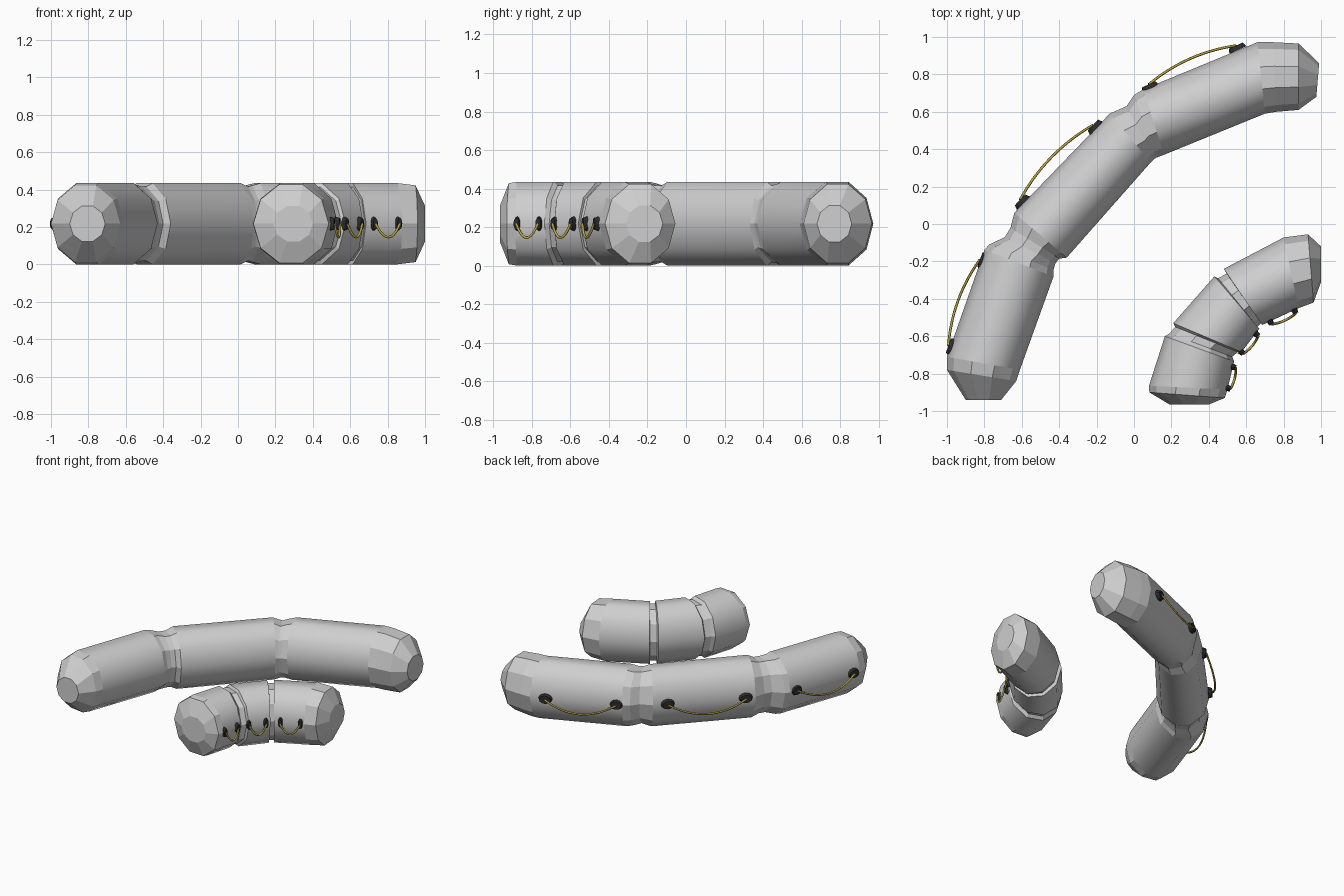
import bpy, bmesh, math
from mathutils import Vector, Matrix

if "Cube" in bpy.data.objects:
    bpy.data.objects.remove(bpy.data.objects["Cube"])

ZC, HH, SIDES = 0.218, 0.217, 10


def material(name, c):
    m = bpy.data.materials.new(name)
    m.diffuse_color = (*c, 1)
    m.use_nodes = True
    m.node_tree.nodes["Principled BSDF"].inputs["Base Color"].default_value = m.diffuse_color
    return m


GREY = material("light grey rubber", (0.62, 0.62, 0.62))
DARK = material("black rubber", (0.025, 0.025, 0.027))
YELLOW = material("yellow rope", (0.50, 0.38, 0.05))


def finish(name, bm, mat):
    bmesh.ops.recalc_face_normals(bm, faces=bm.faces)
    me = bpy.data.meshes.new(name)
    bm.to_mesh(me)
    bm.free()
    me.materials.append(mat)
    ob = bpy.data.objects.new(name, me)
    bpy.context.collection.objects.link(ob)
    return ob


def tube(name, stations):
    """Loft ten-sided rings; each station is left x, y, right x, y, half height."""
    bm = bmesh.new()
    rings = []
    for lx, ly, rx, ry, h in stations:
        a, b = Vector((lx, ly, ZC)), Vector((rx, ry, ZC))
        mid, half = (a + b) / 2, (b - a) / 2
        ring = []
        for k in range(SIDES):
            t = 2 * math.pi * k / SIDES
            up = math.sin(t) / math.sin(math.radians(72)) * h
            ring.append(bm.verts.new(mid + half * math.cos(t) + Vector((0, 0, up))))
        rings.append(ring)
    for i, (r0, r1) in enumerate(zip(rings, rings[1:])):
        s0, s1 = stations[i], stations[i + 1]
        length = math.hypot(s1[0] + s1[2] - s0[0] - s0[2], s1[1] + s1[3] - s0[1] - s0[3]) / 2
        for k in range(SIDES):
            n = (k + 1) % SIDES
            f = bm.faces.new((r0[k], r0[n], r1[n], r1[k]))
            f.smooth = length > 0.15      # long chambers smooth, joints faceted
    bm.faces.new(rings[0])
    bm.faces.new(rings[-1])
    return finish(name, bm, GREY)


def grab_line(name, p, q, side, size):
    """Two oval patches on the tube side with a sagging rope between them."""
    p, q = Vector((*p, ZC)), Vector((*q, ZC))
    d = (q - p).normalized()
    out = Vector((-d.y, d.x, 0)) * side
    bm = bmesh.new()
    for c in (p, q):
        basis = Matrix((d * size[0], Vector((0, 0, size[1])), out)).transposed().to_4x4()
        bmesh.ops.create_cone(bm, cap_ends=True, segments=12, radius1=1, radius2=0.8,
                              depth=0.026, matrix=Matrix.Translation(c) @ basis)
    finish(name + "_patches", bm, DARK)

    cu = bpy.data.curves.new(name + "_rope", 'CURVE')
    cu.dimensions = '3D'
    cu.bevel_depth = 0.007
    cu.bevel_resolution = 1
    cu.use_fill_caps = True
    sp = cu.splines.new('POLY')
    n = 14
    sp.points.add(n)
    for i in range(n + 1):
        t = i / n
        arc = 4 * t * (1 - t)
        bulge = 0.07 * (q - p).length
        v = p.lerp(q, t) + out * (0.013 + bulge * arc) - Vector((0, 0, 0.072 * arc))
        sp.points[i].co = (*v, 1)
    cu.materials.append(YELLOW)
    bpy.context.collection.objects.link(bpy.data.objects.new(name + "_rope", cu))


# Long three-chamber float
tube("long_float", [
    (-.90, -.94, -.71, -.94, .095), (-1.0, -.78, -.63, -.84, .205),
    (-1.0, -.71, -.61, -.78, HH), (-.80, -.14, -.43, -.28, HH),
    (-.775, -.11, -.43, -.245, .21), (-.69, -.07, -.42, -.21, .198),
    (-.66, -.02, -.40, -.185, .198), (-.64, .06, -.36, -.18, HH),
    (-.13, .59, .09, .33, HH), (-.04, .63, .105, .345, .198),
    (0, .69, .12, .355, .205), (.05, .72, .16, .37, HH),
    (.66, .972, .70, .59, HH), (.74, .972, .76, .60, HH),
    (.88, .965, .88, .61, .205), (.99, .86, .975, .68, .095)])

# Short three-chamber float with grooves between chambers
tube("short_float", [
    (.19, -.965, .40, -.965, .095), (.082, -.90, .485, -.93, .21),
    (.08, -.865, .50, -.885, HH), (.165, -.60, .535, -.735, HH),
    (.19, -.585, .525, -.71, .197), (.22, -.55, .555, -.685, .197),
    (.21, -.53, .575, -.685, HH), (.43, -.28, .67, -.56, HH),
    (.45, -.29, .66, -.55, .197), (.495, -.265, .68, -.53, .197),
    (.48, -.24, .685, -.54, HH), (.80, -.072, .88, -.45, HH),
    (.93, -.055, .96, -.42, .205), (1.0, -.12, 1.0, -.31, .095)])

# Grab lines: outer side of the long float, outer side of the short one
long_lines = [((-.980, -.655), (-.812, -.195)), ((-.60, .12), (-.21, .52)),
              ((.085, .735), (.55, .942))]
short_lines = [((.503, -.878), (.532, -.765)), ((.575, -.685), (.655, -.59)),
               ((.73, -.525), (.86, -.466))]
for i, (a, b) in enumerate(long_lines):
    grab_line(f"long_grab_line_{i + 1}", a, b, 1, (.05, .038))
for i, (a, b) in enumerate(short_lines):
    grab_line(f"short_grab_line_{i + 1}", a, b, -1, (.018, .038))
